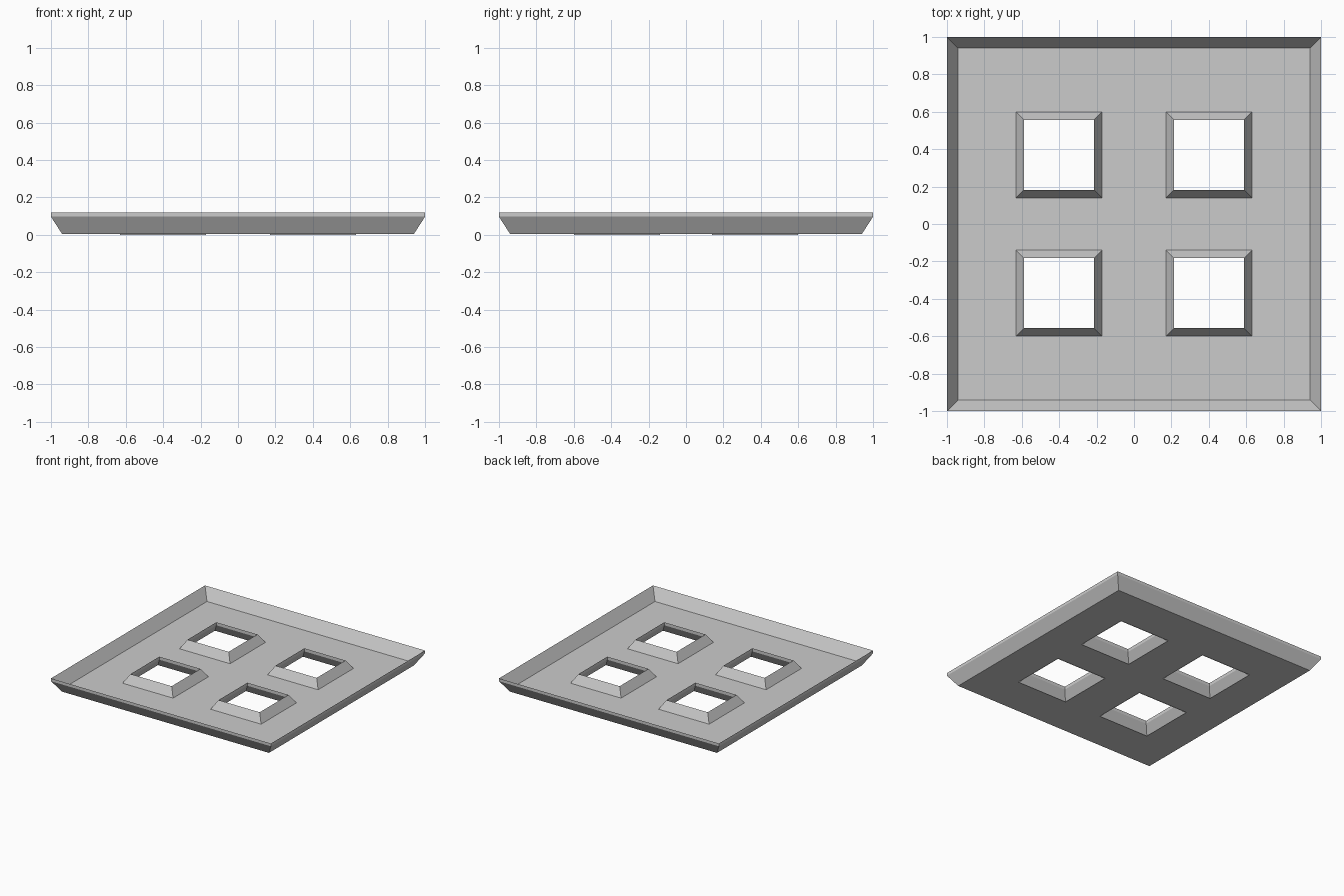
import bpy, bmesh
from mathutils import Vector

if "Cube" in bpy.data.objects:
    bpy.data.objects.remove(bpy.data.objects["Cube"])

THICK = 0.023       # vertical sheet thickness
FLOOR_TOP = 0.027   # upper surface of the floor
INNER = 0.94        # half size of the flat floor
RIM_TOP = 0.12


def finish(bm, name, location=(0, 0, 0)):
    bmesh.ops.recalc_face_normals(bm, faces=bm.faces)
    mesh = bpy.data.meshes.new(name)
    bm.to_mesh(mesh)
    bm.free()
    obj = bpy.data.objects.new(name, mesh)
    obj.location = location
    bpy.context.collection.objects.link(obj)
    return obj


def build_tray():
    # Flat floor with four square openings
    xs = [-INNER, -0.63, -0.17, 0.17, 0.63, INNER]
    ys = [-INNER, -0.60, -0.14, 0.14, 0.60, INNER]
    bm = bmesh.new()
    grid = [[bm.verts.new((x, y, FLOOR_TOP)) for x in xs] for y in ys]
    for j in range(5):
        for i in range(5):
            if i in (1, 3) and j in (1, 3):
                continue
            bm.faces.new((grid[j][i], grid[j][i + 1],
                          grid[j + 1][i + 1], grid[j + 1][i]))

    # Flared rim around the outside
    def on_outside(v):
        return max(abs(v.co.x), abs(v.co.y)) > INNER - 0.001
    edges = [e for e in bm.edges
             if e.is_boundary and all(on_outside(v) for v in e.verts)]
    result = bmesh.ops.extrude_edge_only(bm, edges=edges)
    for v in result["geom"]:
        if isinstance(v, bmesh.types.BMVert):
            for axis in (0, 1):
                if abs(v.co[axis]) > INNER - 0.001:
                    v.co[axis] /= INNER
            v.co.z = RIM_TOP
    bmesh.ops.recalc_face_normals(bm, faces=bm.faces)

    # Vertical thickness: keep the upper sheet, add a lower copy and side walls
    upper = bm.faces[:]
    result = bmesh.ops.extrude_face_region(bm, geom=upper, use_keep_orig=True)
    lower = [g for g in result["geom"] if isinstance(g, bmesh.types.BMVert)]
    bmesh.ops.translate(bm, verts=lower, vec=Vector((0, 0, -THICK)))
    bmesh.ops.dissolve_limit(bm, angle_limit=0.01, verts=bm.verts, edges=bm.edges)
    bmesh.ops.triangulate(bm, faces=[f for f in bm.faces if len(f.verts) > 4])
    return finish(bm, "tray")


def square_ring(name, profile, location):
    # Sweep a closed (half size, height) profile around a square
    bm = bmesh.new()
    corners = [(-1, -1), (1, -1), (1, 1), (-1, 1)]
    loops = [[bm.verts.new((r * cx, r * cy, z)) for cx, cy in corners]
             for r, z in profile]
    for k in range(len(loops)):
        a, b = loops[k], loops[(k + 1) % len(loops)]
        for i in range(4):
            j = (i + 1) % 4
            bm.faces.new((a[i], a[j], b[j], b[i]))
    return finish(bm, name, location)


build_tray()

# Raised sloping frames around the four openings
frame_profile = [(0.23, 0.0), (0.23, FLOOR_TOP), (0.187, 0.097), (0.187, 0.072)]
for side, x in (("left", -0.4), ("right", 0.4)):
    for end, y in (("front", -0.37), ("back", 0.37)):
        square_ring(f"opening_frame_{end}_{side}", frame_profile, (x, y, 0))
